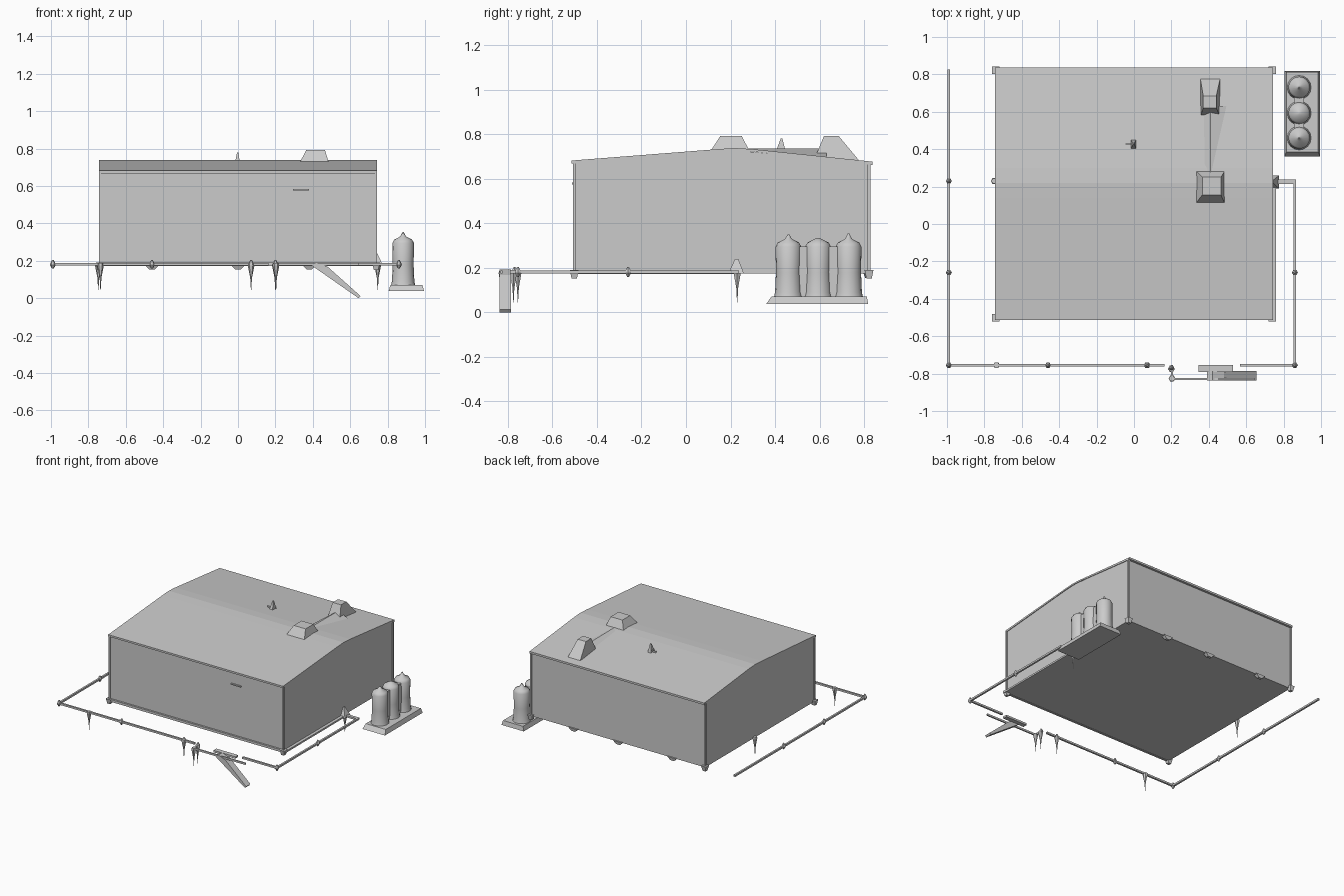
import bpy, bmesh, math
from mathutils import Vector


def mesh(name, verts, faces):
    me = bpy.data.meshes.new(name)
    me.from_pydata(verts, [], faces)
    bm = bmesh.new()
    bm.from_mesh(me)
    bmesh.ops.recalc_face_normals(bm, faces=bm.faces)
    bm.to_mesh(me)
    bm.free()
    ob = bpy.data.objects.new(name, me)
    bpy.context.collection.objects.link(ob)
    return ob


def frustum(name, bottom, z0, top, z1):
    """Block between two rectangles given as (x0, x1, y0, y1)."""
    v = []
    for (a, b, c, d), z in ((bottom, z0), (top, z1)):
        v += [(a, c, z), (b, c, z), (b, d, z), (a, d, z)]
    sides = [(i, (i + 1) % 4, (i + 1) % 4 + 4, i + 4) for i in range(4)]
    return mesh(name, v, [(3, 2, 1, 0), (4, 5, 6, 7)] + sides)


def box(name, x0, x1, y0, y1, z0, z1):
    return frustum(name, (x0, x1, y0, y1), z0, (x0, x1, y0, y1), z1)


def extrude_x(name, profile, x0, x1):
    """Extrude a (y, z) outline along x."""
    n = len(profile)
    v = [(x, y, z) for x in (x0, x1) for y, z in profile]
    f = [tuple(range(n)), tuple(range(n, 2 * n))]
    f += [(i, (i + 1) % n, (i + 1) % n + n, i + n) for i in range(n)]
    return mesh(name, v, f)


def lathe(name, x, y, profile, n=16, smooth=True):
    """Revolve (radius, z) points about a vertical axis."""
    v = [(x + r * math.cos(2 * math.pi * k / n), y + r * math.sin(2 * math.pi * k / n), z)
         for r, z in profile for k in range(n)]
    f = [(j * n + k, j * n + (k + 1) % n, (j + 1) * n + (k + 1) % n, (j + 1) * n + k)
         for j in range(len(profile) - 1) for k in range(n)]
    f += [tuple(range(n)), tuple(range((len(profile) - 1) * n, len(profile) * n))]
    ob = mesh(name, v, f)
    if smooth:
        bpy.ops.object.select_all(action='DESELECT')
        ob.select_set(True)
        bpy.context.view_layer.objects.active = ob
        bpy.ops.object.shade_smooth_by_angle(angle=math.radians(35))
    return ob


def rail(name, points, w=0.007, z0=0.174, z1=0.188):
    for (xa, ya), (xb, yb) in zip(points, points[1:]):
        box(name, min(xa, xb) - w, max(xa, xb) + w, min(ya, yb) - w, max(ya, yb) + w, z0, z1)


# Main hall with shallow arched gable
extrude_x("hall_walls", [(-0.50, 0.175), (0.82, 0.175), (0.82, 0.672),
                         (0.22, 0.728), (-0.50, 0.675)], -0.737, 0.737)
extrude_x("roof", [(-0.514, 0.668), (-0.50, 0.668), (0.14, 0.722), (0.22, 0.726), (0.30, 0.722),
                   (0.825, 0.662), (0.838, 0.662), (0.838, 0.677), (0.30, 0.733),
                   (0.22, 0.738), (0.14, 0.733), (-0.514, 0.682)], -0.742, 0.742)

# Plinth ledges at the foot of the walls
box("front_ledge", -0.742, 0.76, -0.514, -0.498, 0.172, 0.19)
box("right_ledge", 0.735, 0.76, -0.514, 0.24, 0.172, 0.185)

# Corner trims and footings
for x in (-0.738, 0.738):
    for y in (-0.502, 0.822):
        box("corner_trim", x - 0.006, x + 0.006, y - 0.006, y + 0.006, 0.175, 0.67)
        frustum("corner_footing", (x - .012, x + .012, y - .012, y + .012), 0.152,
                (x - .02, x + .02, y - .02, y + .02), 0.19)
for x in (-0.46, 0.0, 0.38):
    frustum("rear_footing", (x - .015, x + .015, .805, .825), 0.155,
            (x - .04, x + .04, .795, .83), 0.18)

# Small canopy on the front wall
box("front_lamp", 0.295, 0.38, -0.512, -0.498, 0.575, 0.583)

# Roof vents and the low duct that joins them
frustum("ridge_vent", (0.33, 0.485, 0.11, 0.285), 0.725, (0.365, 0.465, 0.155, 0.25), 0.793)
frustum("rear_vent", (0.355, 0.46, 0.575, 0.775), 0.685, (0.37, 0.44, 0.62, 0.685), 0.793)
mesh("roof_duct", [(0.37, 0.24, 0.73), (0.37, 0.63, 0.696), (0.50, 0.63, 0.696),
                   (0.50, 0.24, 0.73), (0.41, 0.24, 0.737), (0.41, 0.63, 0.735)],
     [(0, 1, 5, 4), (4, 5, 2, 3), (0, 4, 3), (1, 2, 5), (0, 3, 2, 1)])

# Roof mast
frustum("roof_mast", (-0.018, 0.012, 0.40, 0.45), 0.712, (-0.005, 0.002, 0.425, 0.433), 0.78)
box("mast_stay", -0.045, -0.005, 0.425, 0.431, 0.715, 0.732)

# Perimeter rails around the walkway
rail("left_and_front_rail", [(-0.99, 0.82), (-0.99, -0.755), (0.155, -0.755)])
rail("right_rail", [(0.575, -0.755), (0.86, -0.755), (0.86, 0.22), (0.755, 0.23)])
rail("stair_rail", [(0.203, -0.76), (0.203, -0.828), (0.64, -0.828)], 0.005)

# Rail joints and pointed support legs
for x, y in [(-0.99, -0.755), (-0.99, 0.23), (-0.46, -0.755), (0.07, -0.755),
             (0.20, -0.77), (0.86, -0.755), (0.86, -0.26), (-0.99, -0.26)]:
    lathe("rail_joint", x, y, [(0.004, 0.158), (0.016, 0.178), (0.013, 0.188), (0.004, 0.205)], 6, False)
for x, y in [(-0.735, -0.755), (0.07, -0.755), (0.20, -0.775), (0.203, -0.826),
             (-0.747, 0.23), (0.747, 0.23)]:
    lathe("support_leg", x, y, [(0.001, 0.045), (0.005, 0.11), (0.018, 0.175), (0.016, 0.187)], 6, False)
frustum("side_bracket", (0.735, 0.775, 0.19, 0.26), 0.175, (0.735, 0.745, 0.22, 0.235), 0.24)

# Entry landing and stair flight
box("stair_landing", 0.345, 0.53, -0.79, -0.755, 0.175, 0.19)
mesh("stair_flight",
     [(x, y, z) for y in (-0.837, -0.785)
      for x, z in ((0.39, 0.178), (0.42, 0.192), (0.48, 0.168), (0.655, 0.012), (0.645, 0.0))],
     [(0, 1, 2, 3, 4), (5, 6, 7, 8, 9)] + [(i, (i + 1) % 5, (i + 1) % 5 + 5, i + 5) for i in range(5)])

# Storage tanks on a shared base
frustum("tank_base", (0.805, 0.995, 0.36, 0.818), 0.038, (0.815, 0.985, 0.385, 0.812), 0.072)
for y, tip in ((0.46, 0.35), (0.593, 0.335), (0.73, 0.355)):
    lathe("tank", 0.883, y, [(0.066, 0.065), (0.06, 0.09), (0.056, 0.18), (0.058, 0.295),
                             (0.048, 0.313), (0.016, 0.33), (0.003, tip)])
for y in (0.526, 0.662):
    box("tank_link", 0.855, 0.91, y - 0.03, y + 0.03, 0.07, 0.295)
